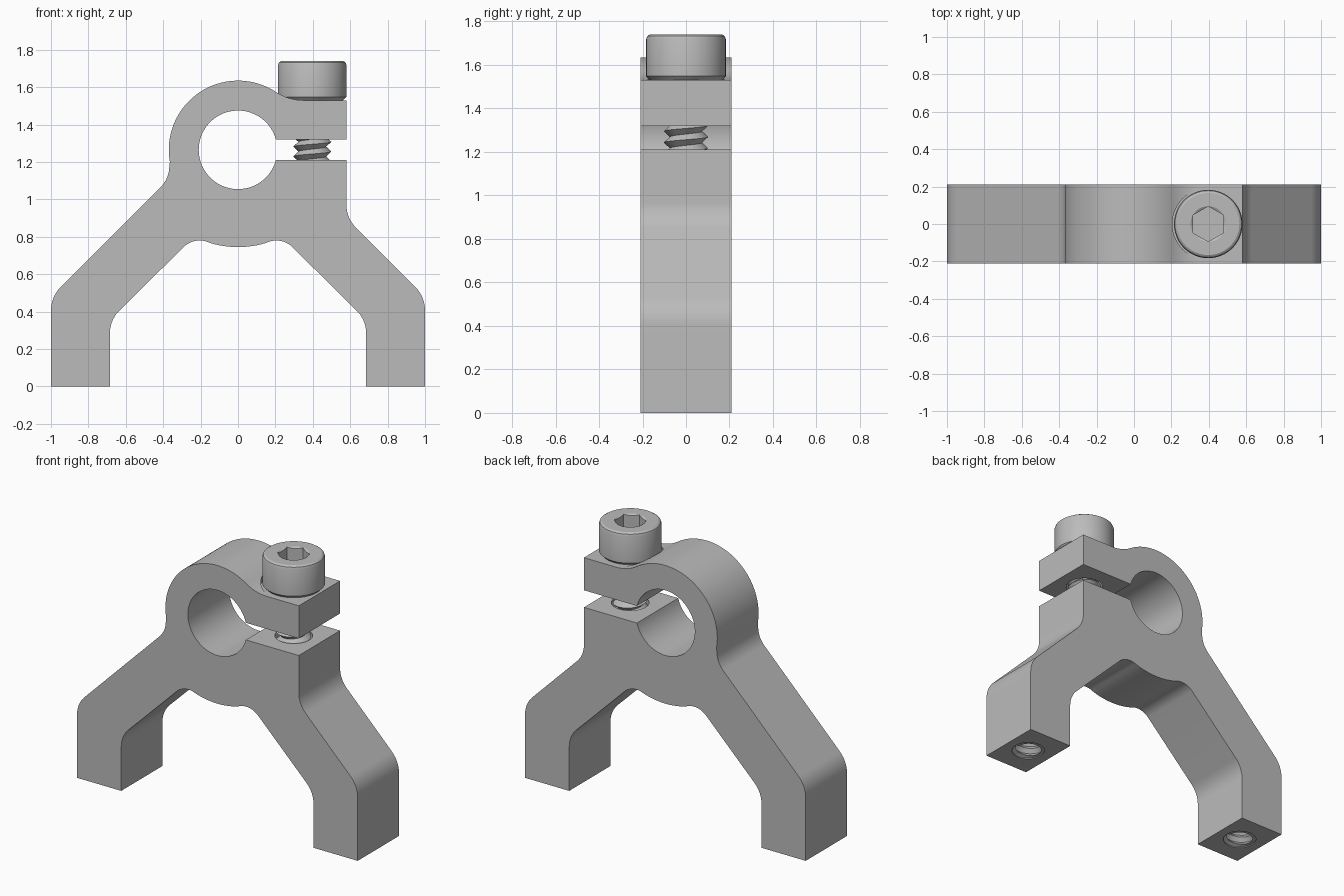
import bpy, bmesh
from math import sin, cos, tan, pi, radians, sqrt
from mathutils import Vector

if "Cube" in bpy.data.objects:
    bpy.data.objects.remove(bpy.data.objects["Cube"])

metal = bpy.data.materials.new("grey_metal")
metal.use_nodes = True
metal.diffuse_color = (0.5, 0.5, 0.5, 1)
metal.node_tree.nodes["Principled BSDF"].inputs["Base Color"].default_value = (0.5, 0.5, 0.5, 1)

HALF = 0.21           # half depth of the bracket
CZ = 1.265            # height of the clamp bore axis
SCREW_X, FOOT_X = 0.397, 0.8425


def make_object(name, bm):
    mesh = bpy.data.meshes.new(name)
    bm.to_mesh(mesh)
    bm.free()
    mesh.materials.append(metal)
    ob = bpy.data.objects.new(name, mesh)
    bpy.context.collection.objects.link(ob)
    return ob


def activate(ob):
    bpy.ops.object.select_all(action='DESELECT')
    ob.select_set(True)
    bpy.context.view_layer.objects.active = ob


def smooth(ob):
    activate(ob)
    bpy.ops.object.shade_smooth_by_angle(angle=radians(25))


def cut(ob, cutter):
    mod = ob.modifiers.new("cut", 'BOOLEAN')
    mod.operation, mod.solver, mod.object = 'DIFFERENCE', 'EXACT', cutter
    activate(ob)
    bpy.ops.object.modifier_apply(modifier=mod.name)
    bpy.data.objects.remove(cutter)


def lathe(name, profile, x, sides=64):
    """Closed turned solid about a vertical axis, profile runs bottom to top."""
    bm = bmesh.new()
    rings = []
    for r, z in profile:
        angles = [pi / 2 + 2 * pi * i / sides for i in range(sides)]
        rings.append([bm.verts.new((x + r * cos(a), r * sin(a), z)) for a in angles])
    for lo, hi in zip(rings, rings[1:]):
        for i in range(sides):
            j = (i + 1) % sides
            bm.faces.new((lo[i], lo[j], hi[j], hi[i]))
    bm.faces.new(rings[0][::-1])
    bm.faces.new(rings[-1])
    return make_object(name, bm)


def thread(name, x, root, crest, z0, z1, pitch, inward=False, n=32):
    """V-shaped helical thread surface, trimmed flat at both ends."""
    bm = bmesh.new()
    steps = int(((z1 - z0) / pitch + 2) * n)

    def row(r, lift):
        verts = []
        for i in range(steps + 1):
            a = 2 * pi * i / n
            z = z0 + pitch * (i / n - 1 + lift)
            verts.append(bm.verts.new((x + r * cos(a), r * sin(a), min(max(z, z0), z1))))
        return verts

    lower, peak = row(root, 0), row(crest, 0.5)
    for i in range(steps):
        bm.faces.new((lower[i], lower[i + 1], peak[i + 1], peak[i]))
        if i + n + 1 <= steps:
            bm.faces.new((peak[i], peak[i + 1], lower[i + n + 1], lower[i + n]))
    if inward:
        bmesh.ops.reverse_faces(bm, faces=bm.faces[:])
    bmesh.ops.dissolve_degenerate(bm, dist=1e-5, edges=bm.edges[:])
    ob = make_object(name, bm)
    smooth(ob)
    return ob


def arc(radius, start, end, n):
    """Arc around the clamp bore axis, as sharp outline points."""
    angles = [radians(start + (end - start) * i / n) for i in range(n + 1)]
    return [(radius * cos(a), CZ + radius * sin(a), 0) for a in angles]


def rounded(points, n=10):
    """Replace each corner that has a radius by a true circular fillet."""
    out = []
    for i, (x, z, r) in enumerate(points):
        p = Vector((x, z))
        if not r:
            out.append(p)
            continue
        u = (Vector(points[i - 1][:2]) - p).normalized()
        v = (Vector(points[(i + 1) % len(points)][:2]) - p).normalized()
        half = (pi - u.angle(v)) / 2
        a, b, w = p + u * r * tan(half), p + v * r * tan(half), cos(half)
        for k in range(n + 1):
            t = k / n
            c0, c1, c2 = (1 - t) ** 2, 2 * w * t * (1 - t), t * t
            out.append((a * c0 + p * c1 + b * c2) / (c0 + c1 + c2))
    return out


# Bracket outline: left foot, arch underside, right foot, slit clamp, ring
inner_leg = [(-1, 0, 0), (-0.685, 0, 0), (-0.685, 0.355, 0.17), (-0.235, 0.80, 0.12)]
mirrored = [(-x, z, r) for x, z, r in reversed(inner_leg)]
outline = inner_leg + arc(0.52, 254, 286, 12) + mirrored
outline += [(1, 0.48, 0.18), (0.58, 0.90, 0.17), (0.58, 1.21, 0)]
outline += arc(0.21, -15.2, -344.8, 72)
outline += [(0.58, 1.32, 0), (0.58, 1.53, 0), (0.271, 1.53, 0.27)]
outline += arc(0.37, 57, 190, 40)
outline += [(-0.374, 1.106, 0.15), (-1, 0.48, 0.18)]

bm = bmesh.new()
front = bm.faces.new([bm.verts.new((p.x, -HALF, p.y)) for p in rounded(outline)])
sweep = bmesh.ops.extrude_face_region(bm, geom=[front])
moved = [g for g in sweep["geom"] if isinstance(g, bmesh.types.BMVert)]
bmesh.ops.translate(bm, verts=moved, vec=(0, 2 * HALF, 0))
bmesh.ops.remove_doubles(bm, verts=bm.verts[:], dist=1e-5)
bmesh.ops.recalc_face_normals(bm, faces=bm.faces[:])
bracket = make_object("clamp_bracket", bm)

# Screw seat, screw hole and foot holes
cut(bracket, lathe("seat_cutter", [(0.192, 1.53), (0.192, 1.8)], SCREW_X))
cut(bracket, lathe("screw_hole_cutter", [(0.11, 0.95), (0.11, 1.6)], SCREW_X))
for side in (-1, 1):
    cut(bracket, lathe("foot_hole_cutter", [(0.1, -0.1), (0.1, 0.4), (0.01, 0.45)], side * FOOT_X))
smooth(bracket)

# Internal threads of the feet
for side, label in ((-1, "right"), (1, "left")):
    thread(label + "_foot_thread", side * FOOT_X, 0.1, 0.078, 0.005, 0.39, 0.05, inward=True)

# Socket head of the clamp screw
head = lathe("screw_head", [(0.165, 1.53), (0.183, 1.548), (0.183, 1.718),
                            (0.178, 1.732), (0.166, 1.74)], SCREW_X)
cut(head, lathe("socket_cutter", [(0.094, 1.62), (0.094, 1.8)], SCREW_X, 6))
cut(head, lathe("socket_chamfer_cutter", [(0.075, 1.728), (0.105, 1.746)], SCREW_X))
smooth(head)

# Threaded shank of the clamp screw
thread("screw_thread", SCREW_X, 0.074, 0.102, 0.97, 1.53, 0.052)
smooth(lathe("screw_core", [(0.06, 0.96), (0.0735, 0.975), (0.0735, 1.535)], SCREW_X))
